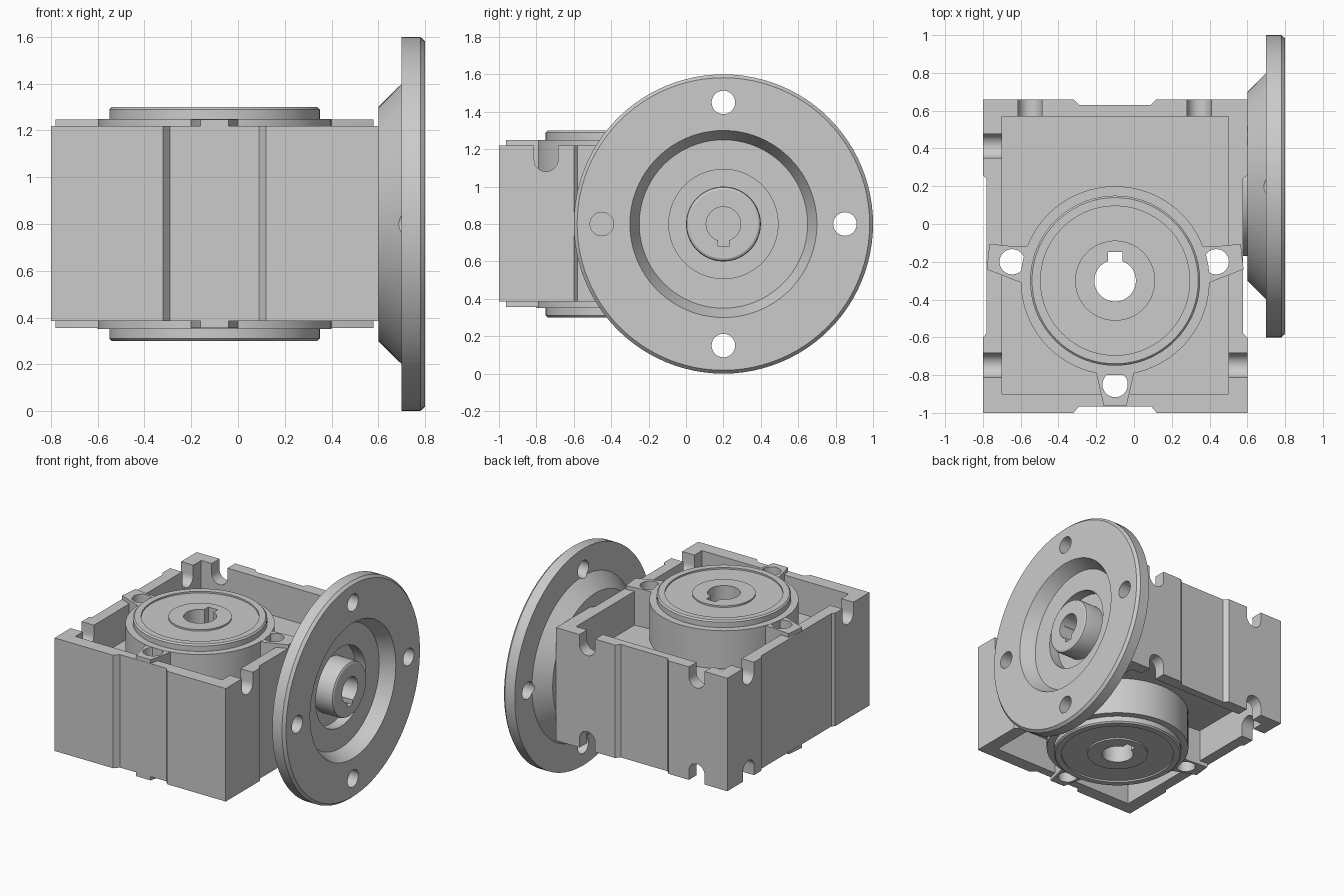
import bpy, bmesh, math
from mathutils import Matrix, Vector

if "Cube" in bpy.data.objects:
    bpy.data.objects.remove(bpy.data.objects["Cube"])

MID = 0.8            # height of the symmetry plane
HX, HY = -0.1, -0.3  # output hub centre
FY = 0.2             # input flange centre


def make(name, bm):
    bmesh.ops.recalc_face_normals(bm, faces=bm.faces)
    me = bpy.data.meshes.new(name)
    bm.to_mesh(me)
    bm.free()
    ob = bpy.data.objects.new(name, me)
    bpy.context.collection.objects.link(ob)
    return ob


def prism(name, pts, z0, z1, mat=Matrix()):
    bm = bmesh.new()
    f = bm.faces.new([bm.verts.new((x, y, z0)) for x, y in pts])
    r = bmesh.ops.extrude_face_region(bm, geom=[f])
    vs = [v for v in r["geom"] if isinstance(v, bmesh.types.BMVert)]
    bmesh.ops.translate(bm, verts=vs, vec=(0, 0, z1 - z0))
    bm.transform(mat)
    return make(name, bm)


def box(name, x0, x1, y0, y1, z0, z1):
    return prism(name, [(x0, y0), (x1, y0), (x1, y1), (x0, y1)], z0, z1)


def lathe(name, profile, mat, steps=72):
    """Revolve (height, radius) points around z, then place with mat."""
    bm = bmesh.new()
    vs = [bm.verts.new((r, 0, h)) for h, r in profile]
    es = [bm.edges.new(p) for p in zip(vs, vs[1:])]
    bmesh.ops.spin(bm, geom=vs + es, cent=(0, 0, 0), axis=(0, 0, 1),
                   angle=2 * math.pi, steps=steps)
    bmesh.ops.remove_doubles(bm, verts=bm.verts, dist=1e-4)
    bm.transform(mat)
    return make(name, bm)


def rod(r, h0, h1, mat, steps=32):
    return lathe("cutter", [(h0, 0), (h0, r), (h1, r), (h1, 0)], mat, steps)


def cut(ob, cutters):
    for c in cutters:
        c.hide_render = True
        m = ob.modifiers.new("cut", "BOOLEAN")
        m.operation, m.solver, m.object = "DIFFERENCE", "EXACT", c
    dg = bpy.context.evaluated_depsgraph_get()
    me = bpy.data.meshes.new_from_object(ob.evaluated_get(dg))
    ob.modifiers.clear()
    ob.data = me


def up(x, y):
    return Matrix.Translation((x, y, 0))


def along_x(y, z):
    return Matrix.Translation((0, y, z)) @ Matrix.Rotation(math.pi / 2, 4, "Y")


# Housing block with shallow reliefs on its four sides
housing = prism("housing", [
    (-0.8, -1), (-0.32, -1), (-0.29, -0.965), (0.09, -0.965), (0.12, -1), (0.6, -1),
    (0.6, -0.6), (0.578, -0.58), (0.578, 0.24), (0.6, 0.26),
    (0.6, 0.66), (0.12, 0.66), (0.09, 0.63), (-0.29, 0.63), (-0.32, 0.66), (-0.8, 0.66),
    (-0.8, 0.26), (-0.782, 0.24), (-0.782, -0.58), (-0.8, -0.6)], 0.385, 1.22)

# Shared bore and bolt cutters
bolt_holes = [rod(0.067, 0, 2, up(x, y)) for x, y in
              [(-0.645, -0.2), (0.435, -0.2), (-0.1, -0.85)]]
hub_bore = [rod(0.11, 0, 2, up(HX, HY), 48),
            box("cutter", HX - 0.038, HX + 0.038, HY, -0.148, 0, 2)]
shaft_bore = [rod(0.092, 0.4, 1, along_x(FY, MID), 48),
              box("cutter", 0.4, 1, FY - 0.03, FY + 0.03, 0.68, MID)]

# Pockets above and below the central web
pockets = [box("cutter", -0.7, 0.5, -0.9, 0.57, z0, z1)
           for z0, z1 in [(0.97, 1.5), (0.1, 0.63)]]

# U-shaped bolt notches in the rims: (centre, outward angle)
R = 0.064
u_shape = [(R, 0.3), (-R, 0.3)] + [
    (-R * math.cos(a), -R * math.sin(a)) for a in
    [math.pi * i / 16 for i in range(17)]]
notches = []
for x, y, ang in [(-0.55, 0.62, 90), (0.345, 0.62, 90), (-0.75, 0.413, 0),
                  (-0.75, -0.748, 0), (0.55, -0.748, 0)]:
    for s in (1, -1):
        m = (Matrix.Translation((x, y, MID + s * 0.345))
             @ Matrix.Rotation(math.radians(ang), 4, "Z")
             @ Matrix(((0, 0, 1, 0), (1, 0, 0, 0), (0, s, 0, 0), (0, 0, 0, 1))))
        notches.append(prism("cutter", u_shape, -0.08, 0.08, m))

cut(housing, pockets + notches + bolt_holes + hub_bore + shaft_bore)

# Output hub: one mirrored profile with stepped rim, seal and inner sleeve
half = [(0.45, 0.5), (0.45, 0.45), (0.49, 0.45), (0.5, 0.44), (0.5, 0.395),
        (0.488, 0.395), (0.488, 0.212), (0.5, 0.212), (0.5, 0)]
hub = lathe("output_hub", [(-h, r) for h, r in reversed(half)] + half,
            Matrix.Translation((HX, HY, MID)))
cut(hub, hub_bore)

# Three tapered bolt lugs around the hub
side = [(-0.55, -0.12), (-0.62, -0.12), (-0.765, -0.105), (-0.78, -0.24),
        (-0.6, -0.31), (-0.55, -0.32)]
lugs = [
    prism("lug_left", side, 0.356, 1.248),
    prism("lug_right", [(2 * HX - x, y) for x, y in side], 0.356, 1.248),
    prism("lug_front", [(-0.2, -0.76), (-0.2, -0.79), (-0.16, -0.963),
                        (-0.04, -0.963), (0, -0.79), (0, -0.76)], 0.356, 1.248)]
for lug, hole in zip(lugs, bolt_holes):
    cut(lug, [hole])

# Input flange with conical back, recess and shaft sleeve
flange = lathe("input_flange", [
    (0.52, 0), (0.52, 0.37), (0.6, 0.37), (0.6, 0.5), (0.7, 0.6), (0.7, 0.8),
    (0.78, 0.8), (0.8, 0.782), (0.8, 0.5), (0.7, 0.45), (0.7, 0.292), (0.62, 0.292),
    (0.62, 0.2), (0.755, 0.2), (0.769, 0.196), (0.775, 0.185), (0.775, 0)],
    along_x(FY, MID), 96)
flange_holes = [rod(0.063, 0.61, 1, along_x(FY + 0.65 * math.cos(a), MID + 0.65 * math.sin(a)))
                for a in [i * math.pi / 2 for i in range(4)]]
cut(flange, shaft_bore + flange_holes)

# Remove cutters, shade with sharp edges kept
for ob in list(bpy.data.objects):
    if ob.hide_render:
        bpy.data.objects.remove(ob)
bpy.ops.object.select_all(action="SELECT")
bpy.context.view_layer.objects.active = housing
bpy.ops.object.shade_smooth_by_angle(angle=math.radians(25))
